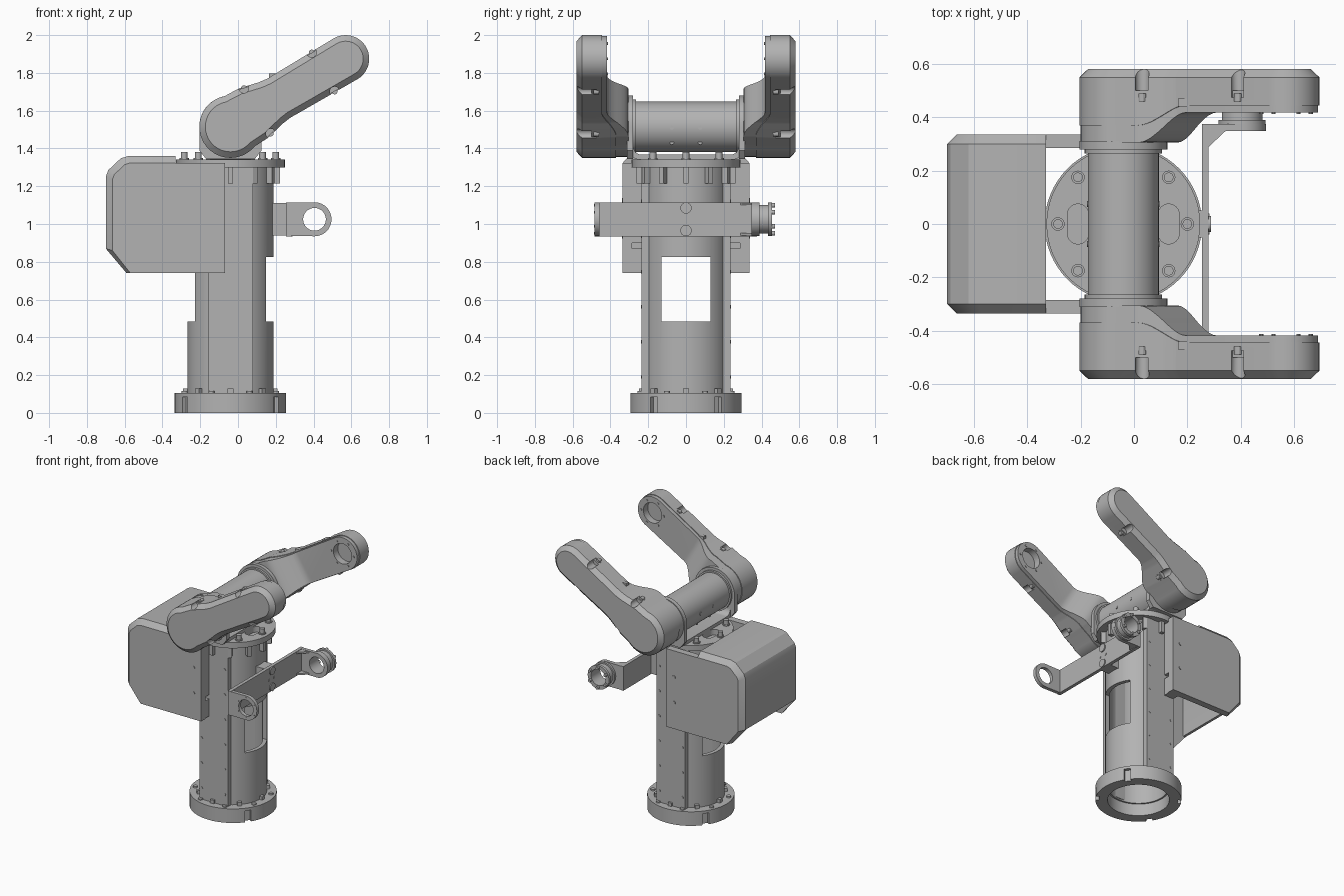
import bpy, bmesh, math
from mathutils import Vector

if "Cube" in bpy.data.objects:
    bpy.data.objects.remove(bpy.data.objects["Cube"])

grey = bpy.data.materials.new("machined grey")
grey.use_nodes = True
grey.diffuse_color = (0.45, 0.45, 0.45, 1)
grey.node_tree.nodes["Principled BSDF"].inputs["Base Color"].default_value = (0.45, 0.45, 0.45, 1)

CX = -0.04                      # column axis
PIVOT = (CX, 1.515)             # shoulder axis in x, z
TILT = math.atan2(0.36, 0.61)   # arm pitch
REACH = 0.708                   # shoulder to wrist
parts = []


def finish(name, bm):
    bmesh.ops.recalc_face_normals(bm, faces=bm.faces)
    mesh = bpy.data.meshes.new(name)
    bm.to_mesh(mesh)
    bm.free()
    mesh.materials.append(grey)
    ob = bpy.data.objects.new(name, mesh)
    bpy.context.collection.objects.link(ob)
    parts.append(ob)
    return ob


def place(axis, d, p, q):
    return {"x": (d, p, q), "y": (p, d, q), "z": (p, q, d)}[axis]


def loft(axis, sections):
    """Closed solid through (depth, outline) sections."""
    bm = bmesh.new()
    rings = [[bm.verts.new(place(axis, d, p, q)) for p, q in pts] for d, pts in sections]
    n = len(rings[0])
    for a, b in zip(rings, rings[1:]):
        for i in range(n):
            bm.faces.new((a[i], a[(i + 1) % n], b[(i + 1) % n], b[i]))
    bm.faces.new(rings[0])
    bm.faces.new(rings[-1])
    return bm


def circle(p, q, r, n=48):
    return [(p + r * math.cos(2 * math.pi * i / n), q + r * math.sin(2 * math.pi * i / n)) for i in range(n)]


def cyl(name, axis, p, q, r, a, b, n=48):
    return finish(name, loft(axis, [(a, circle(p, q, r, n)), (b, circle(p, q, r, n))]))


def box(name, x0, x1, y0, y1, z0, z1):
    rect = [(x0, y0), (x1, y0), (x1, y1), (x0, y1)]
    return finish(name, loft("z", [(z0, rect), (z1, rect)]))


def radial_box(name, ang, r0, r1, w, z0, z1):
    ob = box(name, r0, r1, -w / 2, w / 2, z0, z1)
    ob.rotation_euler.z = ang
    ob.location.x = CX
    return ob


def cut(ob, *cutters):
    for c in cutters:
        m = ob.modifiers.new("cut", "BOOLEAN")
        m.operation, m.object, m.solver = "DIFFERENCE", c, "EXACT"
    bpy.context.view_layer.update()
    mesh = bpy.data.meshes.new_from_object(ob.evaluated_get(bpy.context.evaluated_depsgraph_get()))
    ob.modifiers.clear()
    ob.data = mesh
    for c in cutters:
        parts.remove(c)
        bpy.data.objects.remove(c)


def slot(x, half, r):
    top = [(x + r * math.cos(a), half + r * math.sin(a)) for a in (math.pi * i / 12 for i in range(13))]
    return top + [(2 * x - p, -q) for p, q in top]


# Base flange, hollow, with rim notches, bolts and gussets
base = cyl("base_flange", "z", CX, 0, 0.295, 0, 0.105, 64)
notches = [radial_box("notch", s * math.radians(35) + k, 0.27, 0.32, 0.045, -0.02, 0.085)
           for s in (-1, 1) for k in (0, math.pi)]
cut(base, cyl("bore", "z", CX, 0, 0.212, -0.1, 0.2, 64), *notches)
for i in range(8):
    a = math.pi * (i + 0.5) / 4
    cyl("base_bolt", "z", CX + 0.262 * math.cos(a), 0.262 * math.sin(a), 0.016, 0.1, 0.115, 16)
    radial_box("base_gusset", math.pi * i / 4, 0.215, 0.25, 0.03, 0.1, 0.13)

# Column tube with through windows
column = cyl("column", "z", CX, 0, 0.228, 0.09, 1.3, 64)
cut(column, cyl("bore", "z", CX, 0, 0.2, 0, 1.25, 64),
    box("window", -0.5, 0.5, -0.13, 0.13, 0.485, 0.825))
for i in range(12):
    radial_box("top_gusset", math.pi * i / 6, 0.215, 0.262, 0.028, 1.215, 1.305)

# Flat rails with screws on both column sides
for s in (-1, 1):
    y0, y1 = sorted((s * 0.195, s * 0.235))
    box("side_rail", -0.155, 0.08, y0, y1, 0.1, 1.3)
    for x in (-0.135, 0.055):
        for k in range(6):
            z = 0.19 + 0.186 * k
            cyl("rail_screw", "y", x, z, 0.009, s * 0.23, s * 0.238, 12)

# Top flange with slots and bolts
top = cyl("top_flange", "z", CX, 0, 0.288, 1.3, 1.342, 64)
slots = [finish("slot", loft("z", [(1.2, slot(x, 0.035, 0.04)), (1.4, slot(x, 0.035, 0.04))]))
         for x in (-0.21, 0.13)]
cut(top, *slots)
for x, y in ((0.2, 0), (-0.285, 0), (0.13, 0.175), (0.13, -0.175), (-0.21, 0.175), (-0.21, -0.175)):
    cyl("flange_washer", "z", x, y, 0.025, 1.335, 1.35, 20)
    cyl("flange_bolt", "z", x, y, 0.018, 1.34, 1.382, 16)

# U-shaped shoulder yoke


def yoke_path(half, floor, r):
    arc = [(half - r + r * math.sin(a), floor + r - r * math.cos(a)) for a in (math.pi * i / 16 for i in range(9))]
    right = arc + [(half, PIVOT[1])]
    return [(-p, q) for p, q in reversed(right)] + right


u = yoke_path(0.31, 1.34, 0.07) + yoke_path(0.28, 1.367, 0.045)[::-1]
finish("shoulder_yoke", loft("x", [(CX - 0.13, u), (CX + 0.13, u)]))
half_disc = [(CX + 0.165 * math.cos(a), PIVOT[1] + 0.165 * math.sin(a)) for a in (math.pi * i / 24 for i in range(25))]
cheek = half_disc + [(CX - 0.165, 1.39), (CX - 0.13, 1.345), (CX + 0.13, 1.345), (CX + 0.165, 1.39)]
for s in (-1, 1):
    finish("yoke_cheek", loft("y", [(s * 0.28, cheek), (s * 0.312, cheek)]))
    cyl("barrel_collar", "y", *PIVOT, 0.145, s * 0.265, s * 0.29)
cyl("shoulder_barrel", "y", *PIVOT, 0.133, -0.28, 0.28)
for y in (-0.075, 0.075):
    for z in (1.43, 1.51):
        dx = math.sqrt(0.133 ** 2 - (z - PIVOT[1]) ** 2)
        for s in (-1, 1):
            cyl("barrel_screw", "x", y, z, 0.011, CX + s * (dx - 0.01), CX + s * (dx + 0.003), 12)

# Upper arms: outline in arm coordinates (u along, v across)


def to_world(u, v):
    c, s = math.cos(TILT), math.sin(TILT)
    return PIVOT[0] + u * c - v * s, PIVOT[1] + u * s + v * c


def arm_outline(inset):
    r1, r2 = 0.165 - inset, 0.125 - inset
    half = [(REACH + r2 * math.cos(a), r2 * math.sin(a)) for a in (math.pi * i / 24 for i in range(13))]
    half += [(u, v - inset) for u, v in ((0.36, 0.121), (0.3, 0.12), (0.25, 0.126), (0.2, 0.138), (0.14, 0.152))]
    half += [(r1 * math.cos(a), r1 * math.sin(a)) for a in (math.radians(70 + 10 * i) for i in range(12))]
    return [to_world(u, v) for u, v in half + [(u, -v) for u, v in half[-2:0:-1]]]


def arm_shell(name, s, inset, y_near, y_far, sections):
    """Solid whose inner face steps from y_near at the shoulder to y_far at the wrist."""
    bm = loft("y", [(0, arm_outline(inset))] + [(y, arm_outline(i)) for y, i in sections])
    axis = Vector((math.cos(TILT), 0, math.sin(TILT)))
    origin = Vector((PIVOT[0], 0, PIVOT[1]))
    u0, u1, n = 0.15, 0.34, 10
    for k in range(n + 1):
        bmesh.ops.bisect_plane(bm, geom=bm.verts[:] + bm.edges[:] + bm.faces[:], dist=1e-5,
                               plane_co=origin + axis * (u0 + (u1 - u0) * k / n), plane_no=axis)
    for v in bm.verts:
        if abs(v.co.y) < 1e-4:
            t = min(1, max(0, ((v.co - origin).dot(axis) - u0) / (u1 - u0)))
            v.co.y = y_near + (y_far - y_near) * t * t * (3 - 2 * t)
        v.co.y *= s
    return finish(name, bm)


wrist = to_world(REACH, 0)
for s in (-1, 1):
    inner = arm_shell("arm_inner_shell", s, 0.005, 0.305, 0.418, [(0.5, 0.005)])
    outer = arm_shell("arm_outer_cover", s, 0, 0.37, 0.445, [(0.55, 0), (0.58, 0.032)])
    spots = [to_world(*p) for p in ((0.165, 0.14), (0.57, 0.12), (0.57, -0.12), (0.165, -0.14))]
    cut(inner, cyl("wrist_bore", "y", *wrist, 0.075, s * 0.35, s * 0.47))
    cut(outer, cyl("wrist_bore", "y", *wrist, 0.075, s * 0.35, s * 0.5),
        *[cyl("pocket", "y", *p, 0.026, s * 0.475, s * 0.7, 20) for p in spots])
    for p in spots:
        cyl("arm_screw", "y", *p, 0.015, s * 0.46, s * 0.49, 14)
    for k in range(6):
        a = math.pi * k / 3
        cyl("wrist_screw", "y", wrist[0] + 0.093 * math.cos(a), wrist[1] + 0.093 * math.sin(a),
            0.008, s * 0.413, s * 0.43, 10)
    x, z = to_world(0.33, 0.118)
    box("arm_latch", x - 0.02, x + 0.03, *sorted((s * 0.44, s * 0.47)), z - 0.02, z + 0.012)

# Rear equipment cover, open below
rim = [(-0.33, 1.36), (-0.58, 1.36), (-0.62, 1.348), (-0.687, 1.285), (-0.7, 1.25), (-0.7, 0.87)]
lining = [(-0.33, 1.34), (-0.575, 1.34), (-0.61, 1.33), (-0.67, 1.275), (-0.68, 1.245), (-0.68, 0.87)]
wall = rim + lining[::-1]
finish("cover_shell", loft("y", [(-0.3, wall), (0.3, wall)]))
back = [(-0.59, 0.74), (-0.07, 0.74), (-0.07, 1.322), (-0.33, 1.322)]
bevel = [(-0.33, 1.324), (-0.57, 1.324), (-0.6, 1.314), (-0.655, 1.262), (-0.665, 1.235), (-0.665, 0.86), (-0.57, 0.74)]
for s in (-1, 1):
    full = rim + back
    finish("cover_side", loft("y", [(s * 0.285, full), (s * 0.3, full), (s * 0.335, bevel + back[1:])]))
    for z0, z1 in ((0.74, 0.87), (0.9, 1.3)):
        box("cover_spacer", -0.155, -0.075, *sorted((s * 0.23, s * 0.29)), z0, z1)
    for z in (0.935, 1.125):
        cyl("cover_screw", "y", -0.135, z, 0.013, s * 0.33, s * 0.339, 14)

# Front sensor bracket
box("bracket_mount", 0.17, 0.257, -0.05, 0.05, 0.94, 1.11)
box("bracket_plate", 0.255, 0.28, -0.485, 0.375, 0.935, 1.115)
for z in (0.965, 1.085):
    cyl("bracket_bolt", "x", 0, z, 0.03, 0.275, 0.288, 20)
for y in (-0.03, 0.03):
    cyl("bracket_pin", "x", y, 1.025, 0.01, 0.275, 0.283, 12)
RX, RZ = 0.405, 1.025
ear = [(0.257, RZ - 0.088)] + [(RX + 0.09 * math.cos(a), RZ + 0.09 * math.sin(a))
                               for a in (math.pi * (i / 20 - 0.5) for i in range(21))] + [(0.257, RZ + 0.088)]
for y0, y1 in ((-0.485, -0.458), (0.348, 0.375)):
    plate = finish("bracket_ear", loft("y", [(y0, ear), (y1, ear)]))
    cut(plate, cyl("ear_bore", "y", RX, RZ, 0.06, y0 - 0.1, y1 + 0.1))
brace = [(0.27, 0.28), (0.35, 0.355), (0.27, 0.355)]
for z in (0.94, 1.1):
    finish("bracket_brace", loft("z", [(z, brace), (z + 0.012, brace)]))
for y0, y1, r in ((0.37, 0.39, 0.088), (0.39, 0.435, 0.076), (0.435, 0.455, 0.088)):
    ring = cyl("bearing_ring", "y", RX, RZ, r, y0, y1)
    cut(ring, cyl("ring_bore", "y", RX, RZ, 0.06, 0.3, 0.5))
for k in range(6):
    a = math.pi * (k / 3 + 1 / 6)
    x, z = RX + 0.074 * math.cos(a), RZ + 0.074 * math.sin(a)
    cyl("ring_screw", "y", x, z, 0.011, 0.45, 0.472, 12)
    cyl("ear_screw", "y", x, z, 0.007, -0.488, -0.47, 10)

# Smooth curved faces, keep hard edges
bpy.ops.object.select_all(action="DESELECT")
for ob in parts:
    ob.select_set(True)
bpy.context.view_layer.objects.active = parts[0]
bpy.ops.object.shade_smooth_by_angle(angle=math.radians(25))
